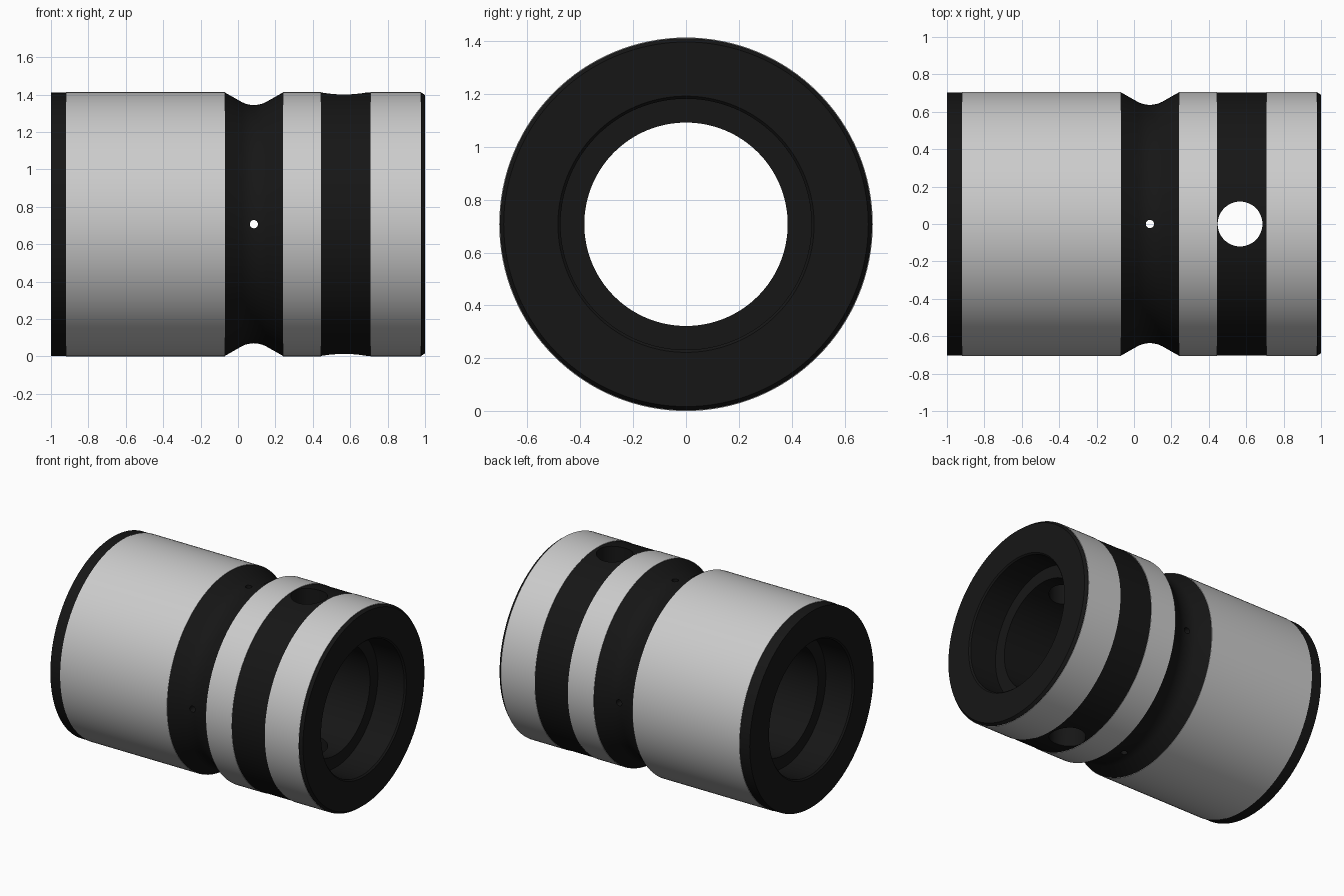
import bpy, bmesh, math
from mathutils import Matrix

if "Cube" in bpy.data.objects:
    bpy.data.objects.remove(bpy.data.objects["Cube"])

R, ZC, SEG = 0.707, 0.707, 128

black = bpy.data.materials.new("black")
black.diffuse_color = (0.008, 0.008, 0.008, 1)
black.use_nodes = True
black.node_tree.nodes["Principled BSDF"].inputs["Base Color"].default_value = black.diffuse_color


def lathe(name, profile, mat=None):
    """Spin a closed (x, radius) profile around the long axis."""
    bm = bmesh.new()
    rings = []
    for x, r in profile:
        rings.append([bm.verts.new((x, r * math.cos(a), ZC + r * math.sin(a)))
                      for a in (2 * math.pi * i / SEG for i in range(SEG))])
    for k, ring in enumerate(rings):
        nxt = rings[(k + 1) % len(rings)]
        for i in range(SEG):
            j = (i + 1) % SEG
            bm.faces.new((ring[i], ring[j], nxt[j], nxt[i]))
    bmesh.ops.recalc_face_normals(bm, faces=bm.faces)
    me = bpy.data.meshes.new(name)
    bm.to_mesh(me)
    bm.free()
    ob = bpy.data.objects.new(name, me)
    bpy.context.collection.objects.link(ob)
    if mat:
        me.materials.append(mat)
    return ob


def drill(target, name, x, r, axis):
    """Cut a round hole straight across the body along Y or Z."""
    bm = bmesh.new()
    rot = Matrix.Rotation(math.pi / 2, 4, 'X') if axis == 'Y' else Matrix()
    bmesh.ops.create_cone(bm, cap_ends=True, segments=48, radius1=r, radius2=r,
                          depth=2, matrix=Matrix.Translation((x, 0, ZC)) @ rot)
    me = bpy.data.meshes.new(name)
    bm.to_mesh(me)
    bm.free()
    me.materials.append(black)
    cutter = bpy.data.objects.new(name, me)
    bpy.context.collection.objects.link(cutter)
    mod = target.modifiers.new(name, 'BOOLEAN')
    mod.operation, mod.solver, mod.object = 'DIFFERENCE', 'EXACT', cutter
    bpy.context.view_layer.objects.active = target
    bpy.ops.object.modifier_apply(modifier=name)
    bpy.data.objects.remove(cutter)


# Rounded V groove around the waist
rb = R - 0.003
groove = [(-0.07, rb), (0.02, 0.653), (0.04, 0.644), (0.062, 0.639), (0.085, 0.637),
          (0.108, 0.639), (0.13, 0.644), (0.15, 0.653), (0.24, rb)]

# Black hollow body: outside, right counterbore, through bore, left counterbore
outside = [(-1, rb)] + groove + [(0.98, rb), (1, 0.69)]
inside = [(1, 0.485), (0.99, 0.475), (0.78, 0.475), (0.78, 0.385),
          (-0.78, 0.385), (-0.78, 0.475), (-0.99, 0.475), (-1, 0.485)]
body = lathe("bushing_body", outside + inside, black)

# Large oil hole and small cross holes in the groove
drill(body, "oil_hole", 0.567, 0.12, 'Z')
drill(body, "groove_hole_vertical", 0.085, 0.022, 'Z')
drill(body, "groove_hole_side", 0.085, 0.022, 'Y')

# Grey ground bands on the outside
parts = [body]
for name, a, b in (("long_band", -0.92, -0.07), ("middle_band", 0.24, 0.445),
                   ("end_band", 0.708, 0.978)):
    parts.append(lathe(name, [(a, R - 0.006), (a, R), (b, R), (b, R - 0.006)]))

# Smooth shading with sharp edges
for ob in bpy.context.scene.objects:
    ob.select_set(ob in parts)
bpy.context.view_layer.objects.active = body
bpy.ops.object.shade_smooth_by_angle(angle=math.radians(25))
